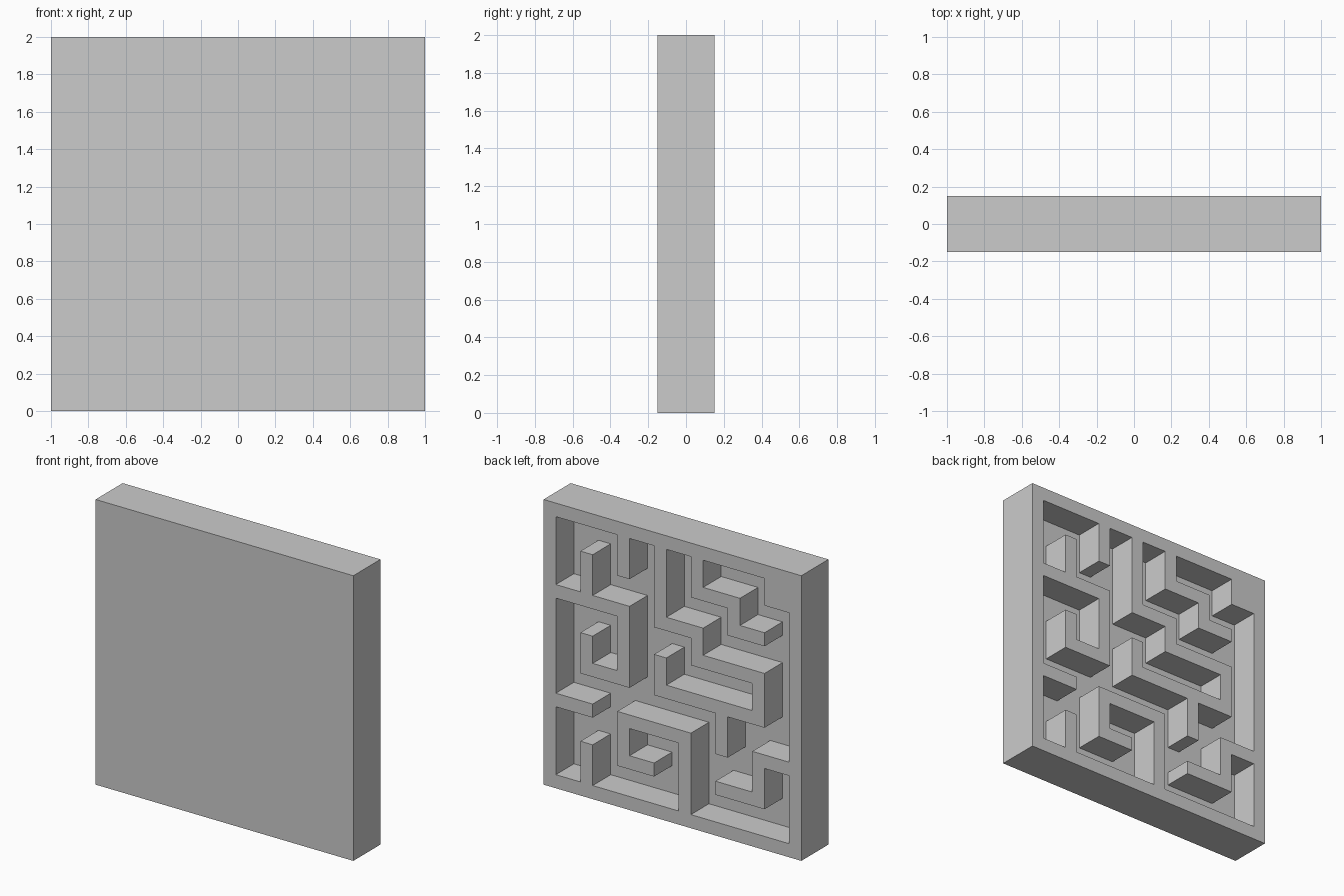
import bpy, bmesh
from math import radians
from mathutils import Matrix

if "Cube" in bpy.data.objects:
    bpy.data.objects.remove(bpy.data.objects["Cube"])

N = 21               # maze is laid out on a 21 x 21 unit grid
U = 2 / N
BACK, FRONT, DEPTH = 0.15, -0.15, 0.20

# Walls as (col start, row start, col end, row end), seen from the back, top left origin
WALLS = [
    (0, 0, 21, 1), (0, 20, 21, 21), (0, 0, 1, 21), (20, 0, 21, 21),    # frame
    (1, 6, 7, 7), (3, 3, 4, 7), (6, 6, 7, 12), (3, 11, 7, 12), (3, 9, 4, 12),
    (1, 14, 4, 15), (3, 17, 4, 20), (6, 1, 7, 4),
    (9, 1, 10, 7), (9, 6, 13, 7), (12, 6, 13, 9), (12, 8, 18, 9),
    (17, 8, 18, 12), (9, 11, 18, 12), (9, 9, 10, 12), (14, 12, 15, 15),
    (12, 1, 13, 4), (12, 3, 16, 4), (15, 3, 16, 6), (15, 5, 18, 6),
    (18, 1, 20, 3),                                                    # solid corner
    (6, 14, 12, 15), (11, 14, 12, 20), (6, 14, 7, 18), (6, 17, 9, 18),
    (17, 14, 20, 15), (17, 14, 18, 18), (14, 17, 18, 18),
]


def is_wall(face):
    c = face.calc_center_median()
    col, row = (1 - c.x) / U, (2 - c.z) / U
    return any(a < col < d and b < row < e for a, b, d, e in WALLS)


# Back face as an upright grid
bm = bmesh.new()
place = Matrix.Translation((0, BACK, 1)) @ Matrix.Rotation(radians(90), 4, 'X')
bmesh.ops.create_grid(bm, x_segments=N, y_segments=N, size=1, matrix=place)
rim = [e for e in bm.edges if e.is_boundary]
corridors = [f for f in bm.faces if not is_wall(f)]

# Slab sides and plain front
side = bmesh.ops.extrude_edge_only(bm, edges=rim)["geom"]
for v in side:
    if isinstance(v, bmesh.types.BMVert):
        v.co.y = FRONT
bmesh.ops.contextual_create(bm, geom=[e for e in bm.edges if e.is_boundary])

# Sink the corridors
sunk = bmesh.ops.extrude_face_region(bm, geom=corridors)["geom"]
bmesh.ops.delete(bm, geom=[f for f in corridors if f.is_valid], context='FACES')
for v in sunk:
    if isinstance(v, bmesh.types.BMVert):
        v.co.y = BACK - DEPTH

# Merge coplanar faces
bmesh.ops.recalc_face_normals(bm, faces=bm.faces)
bmesh.ops.dissolve_limit(bm, angle_limit=radians(1), verts=bm.verts, edges=bm.edges)
mesh = bpy.data.meshes.new("maze_panel")
bm.to_mesh(mesh)
bm.free()
bpy.context.collection.objects.link(bpy.data.objects.new("maze_panel", mesh))
